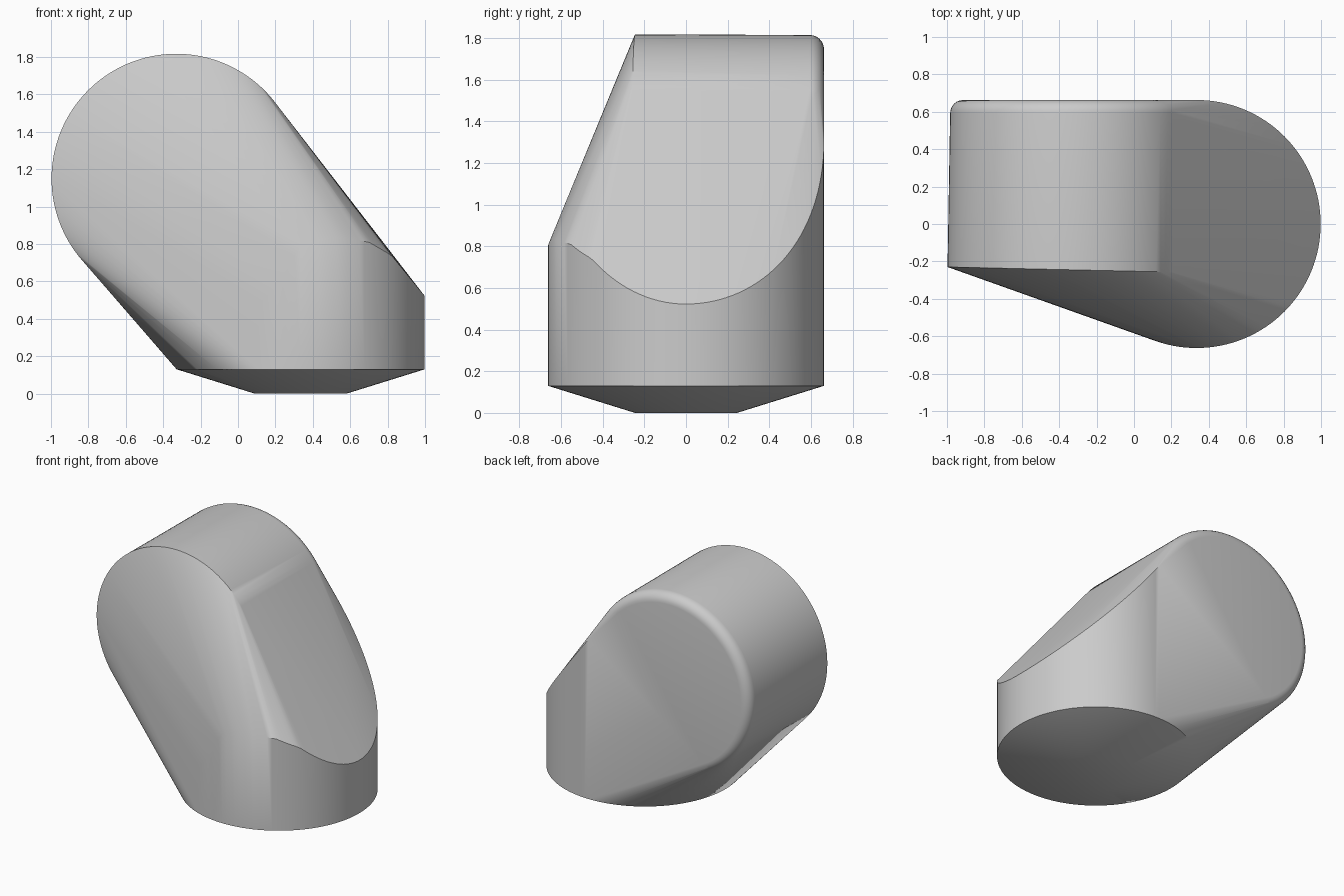
import bpy
import bmesh
import math
from mathutils import Vector

if "Cube" in bpy.data.objects:
    bpy.data.objects.remove(bpy.data.objects["Cube"], do_unlink=True)

SEGMENTS = 128
BASE_X, BASE_R = 0.335, 0.663
ANGLES = [2 * math.pi * i / SEGMENTS for i in range(SEGMENTS)]

# Upper limit of the collar on its front side, as x and height
FRONT_CURVE = [(0.12, 0.48), (0.24, 0.62), (0.33, 0.79), (0.44, 0.825),
               (0.55, 0.835), (0.70, 0.81), (0.82, 0.74), (1.0, 0.52)]


def base_ring(radius, z):
    return [Vector((BASE_X + radius * math.cos(a), radius * math.sin(a), z)) for a in ANGLES]


def head_ring(x, z, radius, y, tilt=0.0):
    return [Vector((x + radius * math.cos(a), y - tilt * math.cos(a), z + radius * math.sin(a)))
            for a in ANGLES]


def front_height(x):
    for (x0, z0), (x1, z1) in zip(FRONT_CURVE, FRONT_CURVE[1:]):
        if x0 <= x <= x1:
            return z0 + (z1 - z0) * (x - x0) / (x1 - x0)
    return FRONT_CURVE[0][1]


def collar_top():
    """Top of the round collar: a sloping cut, lower and rounded at the front."""
    points = []
    for p in base_ring(BASE_R, 0):
        if p.y < 0:
            p.z = front_height(p.x)
        elif p.x >= BASE_X - 0.01:
            p.z = 0.52 + 1.31 * (1 - p.x) - 0.08 * (p.y / BASE_R) ** 2
        else:
            continue
        points.append(p)
    return points


# Shallow conical foot and collar
points = base_ring(0.245, 0) + base_ring(BASE_R, 0.13) + collar_top()

# Round head: sharp front rim, rounded back rim
points += head_ring(-0.33, 1.15, 0.667, -0.245, 0.015)
FILLET = 0.07
for step in range(7):
    t = step / 6 * math.pi / 2
    points += head_ring(-0.325, 1.157, 0.588 + FILLET * math.cos(t),
                        0.593 + FILLET * math.sin(t))

# Stretch one skin over foot, collar and head
bm = bmesh.new()
for p in points:
    bm.verts.new(p)
hull = bmesh.ops.convex_hull(bm, input=bm.verts)
bmesh.ops.delete(bm, geom=[v for v in bm.verts if not v.link_faces], context='VERTS')
bmesh.ops.dissolve_limit(bm, angle_limit=math.radians(0.1), verts=bm.verts, edges=bm.edges)
bmesh.ops.recalc_face_normals(bm, faces=bm.faces)
mesh = bpy.data.meshes.new("angled_body")
bm.to_mesh(mesh)
bm.free()

body = bpy.data.objects.new("angled_body", mesh)
bpy.context.collection.objects.link(body)

# Plain grey finish
grey = bpy.data.materials.new("light_grey")
grey.use_nodes = True
colour = (0.6, 0.6, 0.6, 1)
grey.diffuse_color = colour
grey.node_tree.nodes["Principled BSDF"].inputs["Base Color"].default_value = colour
mesh.materials.append(grey)

bpy.ops.object.select_all(action='DESELECT')
body.select_set(True)
bpy.context.view_layer.objects.active = body
bpy.ops.object.shade_smooth_by_angle(angle=math.radians(35))
